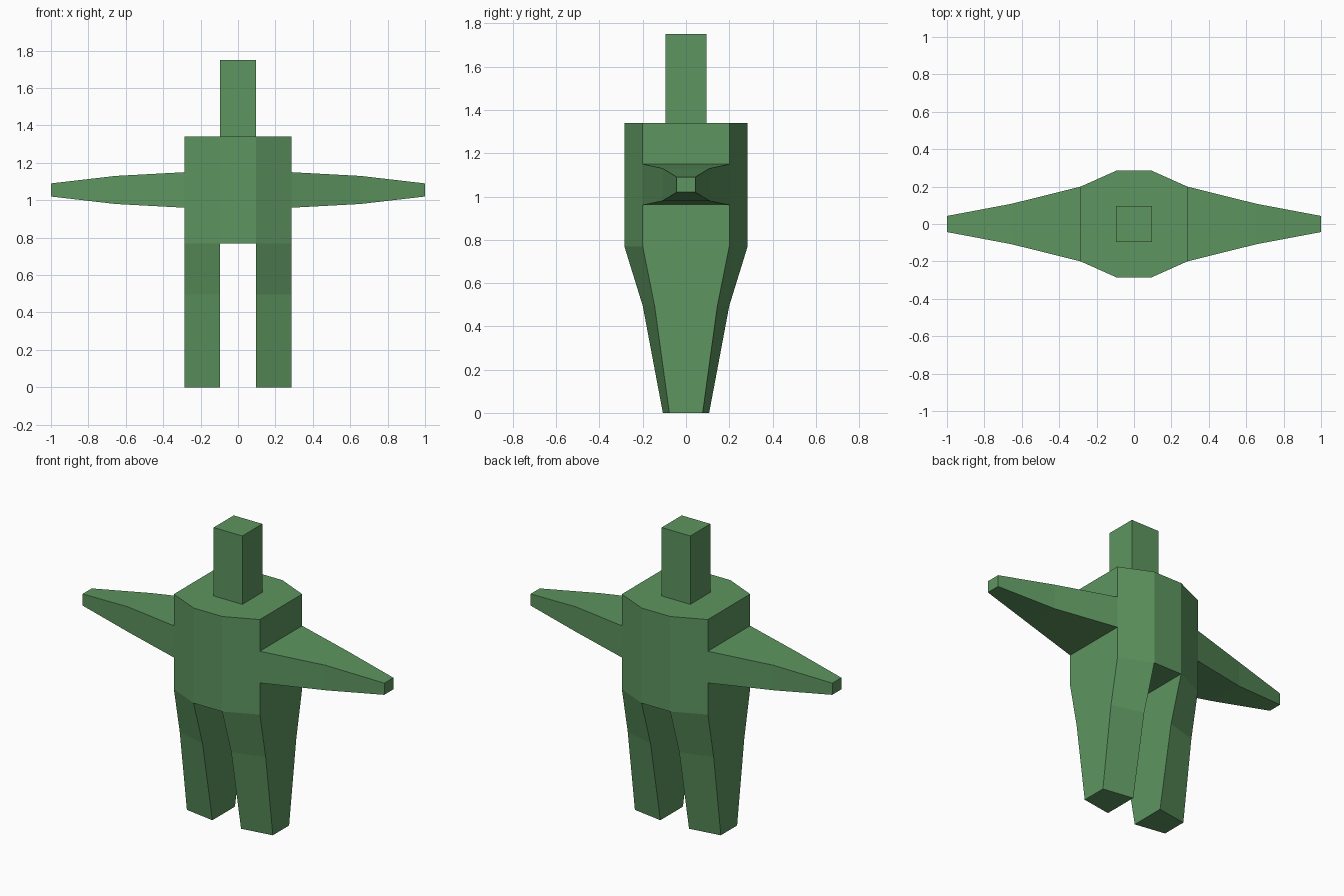
import bpy, bmesh

if "Cube" in bpy.data.objects:
    bpy.data.objects.remove(bpy.data.objects["Cube"])

IN, OUT = 0.095, 0.285      # inner and outer half widths
SHOULDER = 0.2              # half depth at the flanks

green = bpy.data.materials.new("leaf green")
green.diffuse_color = (0.11, 0.30, 0.115, 1.0)
green.use_nodes = True
green.node_tree.nodes["Principled BSDF"].inputs["Base Color"].default_value = green.diffuse_color


def finish(name, bm):
    bmesh.ops.recalc_face_normals(bm, faces=bm.faces)
    mesh = bpy.data.meshes.new(name)
    bm.to_mesh(mesh)
    bm.free()
    mesh.materials.append(green)
    obj = bpy.data.objects.new(name, mesh)
    bpy.context.collection.objects.link(obj)
    return obj


def loft(bm, rings, skip=lambda c: False):
    """Join rings of points with quads; skip leaves openings by face centre."""
    rows = [[bm.verts.new(p) for p in ring] for ring in rings]
    n = len(rows[0])
    for a, b in zip(rows, rows[1:]):
        for i in range(n):
            j = (i + 1) % n
            quad = [a[i], a[j], b[j], b[i]]
            centre = sum((v.co for v in quad), quad[0].co * 0) / 4
            if not skip(centre):
                bm.faces.new(quad)
    return rows


# Torso: eight-sided column, open where the arms, legs and head join
outline = [(-IN, -OUT), (IN, -OUT), (OUT, -SHOULDER), (OUT, SHOULDER),
           (IN, OUT), (-IN, OUT), (-OUT, SHOULDER), (-OUT, -SHOULDER)]
bm = bmesh.new()
rows = loft(bm, [[(x, y, z) for x, y in outline] for z in (0.77, 0.96, 1.15, 1.34)],
            skip=lambda c: abs(c.x) > 0.28 and 0.97 < c.z < 1.14)
low, top = rows[0], rows[-1]
bm.faces.new([low[i] for i in (0, 1, 4, 5)])          # crotch
neck = [bm.verts.new((x, y, 1.34)) for x, y in
        ((-IN, -IN), (IN, -IN), (IN, IN), (-IN, IN))]
bm.faces.new([top[0], top[1], neck[1], neck[0]])      # front of shoulders
bm.faces.new([top[4], top[5], neck[3], neck[2]])      # back of shoulders
bm.faces.new([top[1], top[2], top[3], top[4], neck[2], neck[1]])
bm.faces.new([top[5], top[6], top[7], top[0], neck[0], neck[3]])
finish("torso", bm)

# Head: plain square block
bm = bmesh.new()
rows = loft(bm, [[(-IN, -IN, z), (IN, -IN, z), (IN, IN, z), (-IN, IN, z)]
                 for z in (1.34, 1.75)])
bm.faces.new(rows[-1])
finish("head", bm)

for side, s in (("left", -1), ("right", 1)):
    # Arm: tapering to a small flat hand (x, half depth, bottom, top)
    bm = bmesh.new()
    rows = loft(bm, [[(s * x, -d, lo), (s * x, d, lo), (s * x, d, hi), (s * x, -d, hi)]
                     for x, d, lo, hi in ((OUT, SHOULDER, 0.96, 1.15),
                                          (0.655, 0.108, 0.98, 1.13),
                                          (1.0, 0.043, 1.02, 1.09))])
    bm.faces.new(rows[-1])
    finish(side + "_arm", bm)

    # Leg: deeper on the inner side, tapering to the foot (z, inner, outer depth)
    bm = bmesh.new()
    rows = loft(bm, [[(s * IN, -a, z), (s * OUT, -b, z), (s * OUT, b, z), (s * IN, a, z)]
                     for z, a, b in ((0.77, OUT, SHOULDER),
                                     (0.495, 0.2, 0.145),
                                     (0.0, 0.107, 0.077))])
    bm.faces.new(rows[-1])
    finish(side + "_leg", bm)
